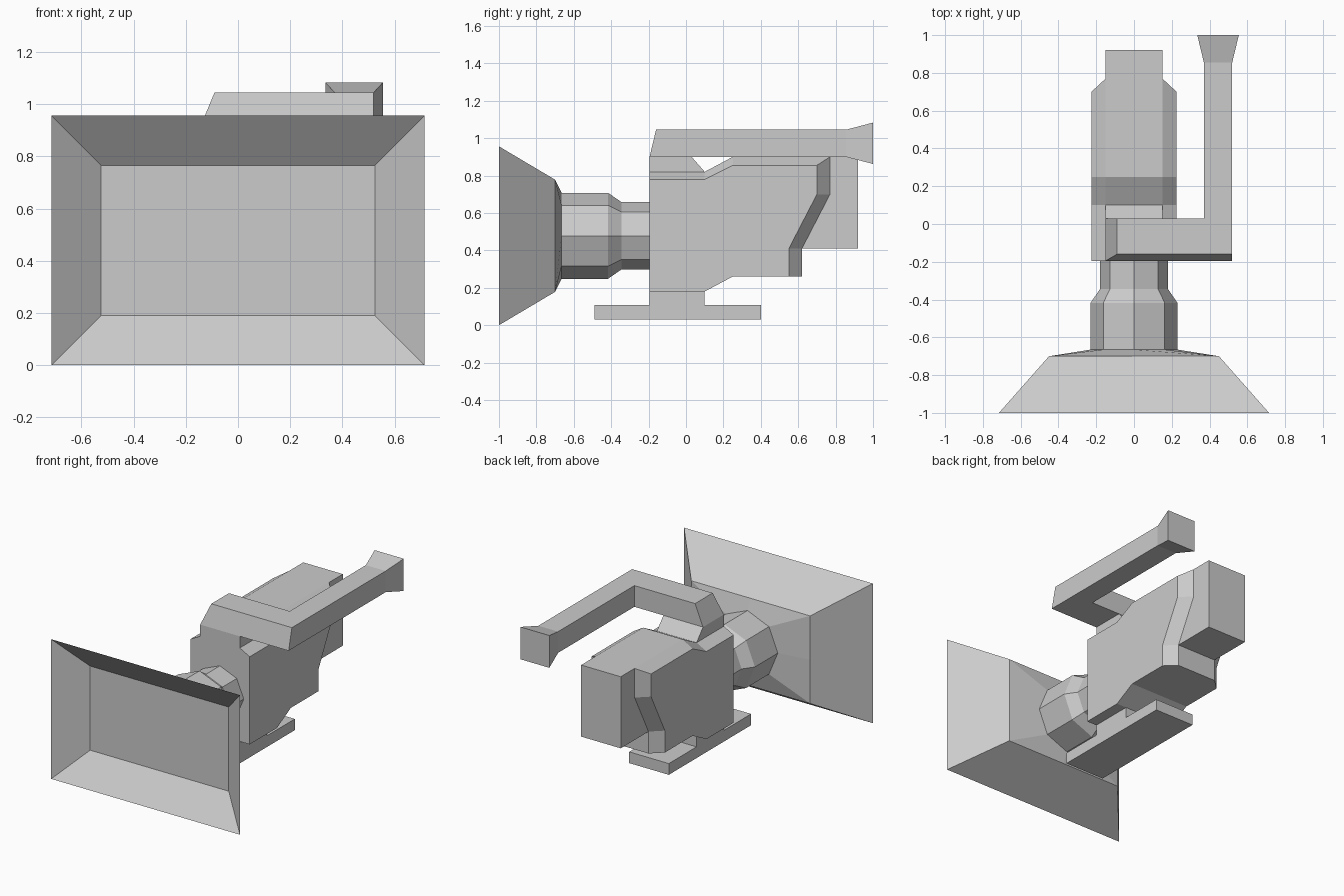
import bpy, bmesh
from math import cos, sin, pi

if "Cube" in bpy.data.objects:
    bpy.data.objects.remove(bpy.data.objects["Cube"])


def loft(name, rings, cap_start=True, cap_end=True):
    """Skin a series of equal-length point rings into a flat-shaded object."""
    bm = bmesh.new()
    rows = [[bm.verts.new(p) for p in ring] for ring in rings]
    for a, b in zip(rows, rows[1:]):
        for i in range(len(a)):
            j = (i + 1) % len(a)
            bm.faces.new((a[i], a[j], b[j], b[i]))
    if cap_start:
        bm.faces.new(rows[0][::-1])
    if cap_end:
        bm.faces.new(rows[-1])
    bmesh.ops.recalc_face_normals(bm, faces=bm.faces)
    mesh = bpy.data.meshes.new(name)
    bm.to_mesh(mesh)
    bm.free()
    obj = bpy.data.objects.new(name, mesh)
    bpy.context.collection.objects.link(obj)
    return obj


def side(x, profile):
    """Place a (y, z) side profile at a given x."""
    return [(x, y, z) for y, z in profile]


def slab(name, profile, half=0.15):
    return loft(name, [side(-half, profile), side(half, profile)])


AXIS_Z = 0.478


def octagon(y, r):
    return [(r * cos(i * pi / 4), y, AXIS_Z + r * sin(i * pi / 4)) for i in range(8)]


def rectangle(y, w, h):
    # eight points (corners and edge middles) so it joins the octagonal lens
    signs = [(1, 0), (1, 1), (0, 1), (-1, 1), (-1, 0), (-1, -1), (0, -1), (1, -1)]
    return [(w * sx, y, AXIS_Z + h * sz) for sx, sz in signs]


# Matte box: recessed front panel, flared rim, back, taper to the lens
loft("lens_hood", [rectangle(-0.85, 0.525, 0.288), rectangle(-1.0, 0.715, 0.478),
                   rectangle(-0.70, 0.45, 0.30), octagon(-0.665, 0.23)], cap_end=False)

# Octagonal lens barrel
loft("lens", [octagon(-0.665, 0.23), octagon(-0.417, 0.23),
              octagon(-0.345, 0.18), octagon(-0.195, 0.18)], False, False)

# Body: wide middle profile with chamfered top and rear edges on both sides
bottom = [(-0.195, 0.18), (0.10, 0.18), (0.25, 0.26)]
core = bottom + [(0.62, 0.26), (0.62, 0.41), (0.77, 0.70), (0.77, 0.90),
                 (0.25, 0.90), (0.10, 0.82), (-0.195, 0.82)]
cheek = bottom + [(0.55, 0.26), (0.55, 0.41), (0.70, 0.70), (0.70, 0.855),
                  (0.25, 0.855), (0.10, 0.78), (-0.195, 0.78)]
loft("body", [side(-0.225, cheek), side(-0.15, core),
              side(0.15, core), side(0.225, cheek)])

# Rear block
slab("rear_block", [(0.62, 0.41), (0.92, 0.41), (0.92, 0.90), (0.77, 0.90), (0.77, 0.70)])

# Wedge carrying the viewfinder arm
slab("arm_mount", [(-0.195, 0.82), (0.10, 0.82), (0.03, 0.90), (-0.195, 0.90)])

# Base plate with its pedestal, as one T-shaped profile
slab("base_plate", [(-0.49, 0.03), (0.40, 0.03), (0.40, 0.107), (0.10, 0.107),
                    (0.10, 0.18), (-0.195, 0.18), (-0.195, 0.107), (-0.49, 0.107)])

# Viewfinder: L-shaped arm swept round the corner to a flared eyepiece
LO, HI = 0.90, 1.045
loft("viewfinder", [
    [(-0.15, -0.195, LO), (-0.15, 0.03, LO), (-0.09, 0.03, HI), (-0.09, -0.16, HI)],
    [(0.52, -0.195, LO), (0.37, 0.03, LO), (0.37, 0.03, HI), (0.52, -0.16, HI)],
    [(0.52, 0.855, LO), (0.37, 0.855, LO), (0.37, 0.855, HI), (0.52, 0.855, HI)],
    [(0.555, 1.0, 0.862), (0.335, 1.0, 0.862), (0.335, 1.0, 1.083), (0.555, 1.0, 1.083)]])
